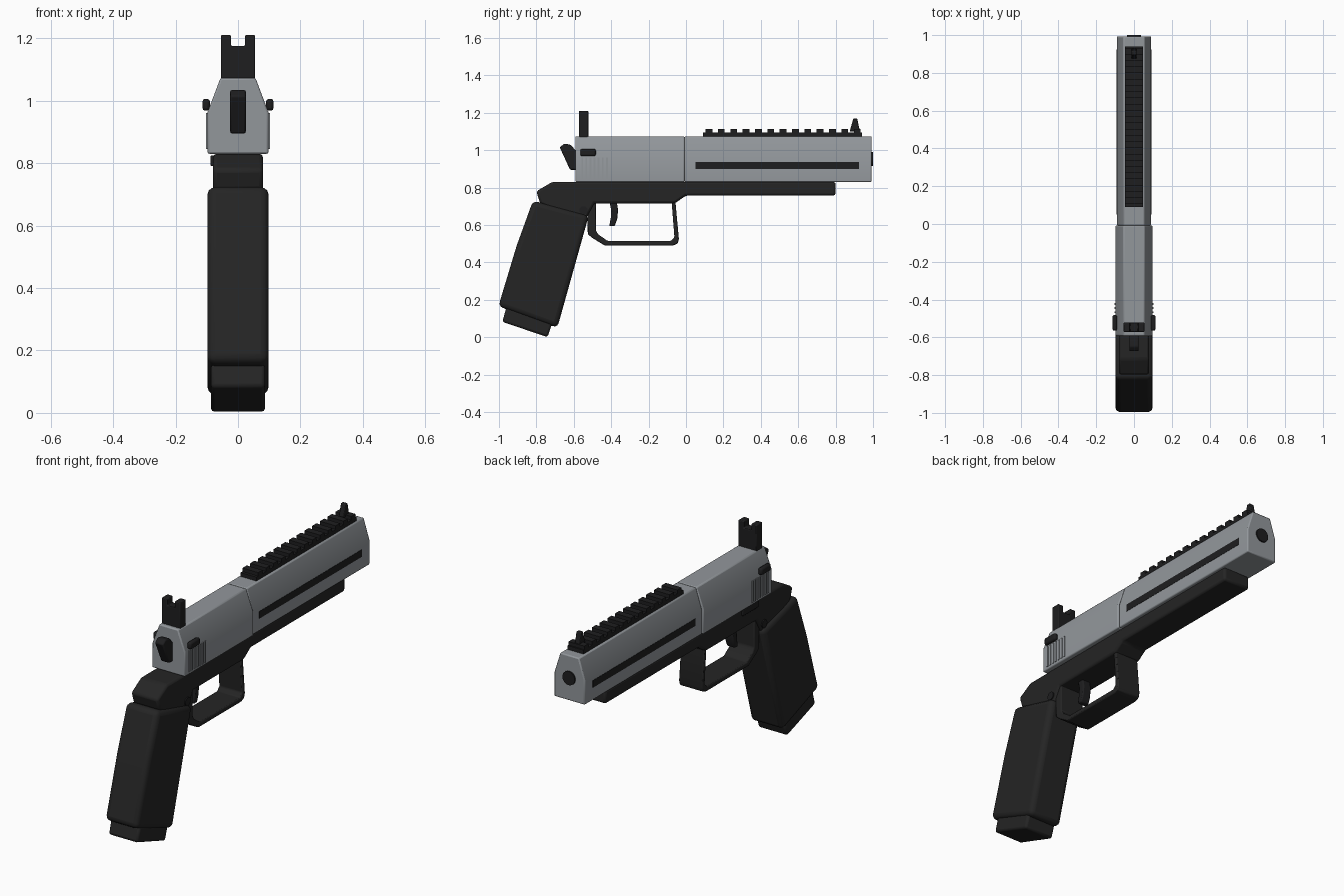
import bpy, bmesh, math

if "Cube" in bpy.data.objects:
    bpy.data.objects.remove(bpy.data.objects["Cube"])


def material(name, rgb):
    m = bpy.data.materials.new(name)
    m.diffuse_color = (*rgb, 1)
    m.use_nodes = True
    m.node_tree.nodes["Principled BSDF"].inputs["Base Color"].default_value = m.diffuse_color
    return m


STEEL = material("grey steel", (0.29, 0.31, 0.33))
POLYMER = material("black polymer", (0.018, 0.018, 0.018))
BLACK = material("black metal", (0.013, 0.013, 0.014))


def finish(name, bm, mat, bevel=0, segments=2):
    bmesh.ops.recalc_face_normals(bm, faces=bm.faces)
    me = bpy.data.meshes.new(name)
    bm.to_mesh(me)
    bm.free()
    me.materials.append(mat)
    ob = bpy.data.objects.new(name, me)
    bpy.context.collection.objects.link(ob)
    bpy.ops.object.select_all(action='DESELECT')
    bpy.context.view_layer.objects.active = ob
    ob.select_set(True)
    bpy.ops.object.shade_smooth_by_angle(angle=math.radians(30))
    if bevel:
        mod = ob.modifiers.new("Bevel", 'BEVEL')
        mod.width, mod.segments = bevel, segments
        mod.limit_method, mod.angle_limit = 'ANGLE', math.radians(25)
    return ob


def add_prism(bm, points, offset):
    # extrude a closed outline of 3D points
    face = bm.faces.new([bm.verts.new(p) for p in points])
    out = bmesh.ops.extrude_face_region(bm, geom=[face])
    verts = [v for v in out['geom'] if isinstance(v, bmesh.types.BMVert)]
    bmesh.ops.translate(bm, verts=verts, vec=offset)


def side_prism(name, yz, x0, x1, mat, bevel=0, segments=2):
    bm = bmesh.new()
    add_prism(bm, [(x0, y, z) for y, z in yz], (x1 - x0, 0, 0))
    return finish(name, bm, mat, bevel, segments)


def front_prism(name, xz, y0, y1, mat, bevel=0, segments=2):
    bm = bmesh.new()
    add_prism(bm, [(x, y0, z) for x, z in xz], (0, y1 - y0, 0))
    return finish(name, bm, mat, bevel, segments)


def add_box(bm, x0, x1, y0, y1, z0, z1):
    add_prism(bm, [(x0, y0, z0), (x1, y0, z0), (x1, y1, z0), (x0, y1, z0)],
              (0, 0, z1 - z0))


def boxes(name, dims, mat, bevel=0, segments=2):
    bm = bmesh.new()
    for d in dims:
        add_box(bm, *d)
    return finish(name, bm, mat, bevel, segments)


def both_sides(x0, x1, *rest):
    return [(x0, x1, *rest), (-x1, -x0, *rest)]


def slide_section(w):
    half = [(w, 0.83), (w, 0.962), (0.056, 1.073)]
    return half + [(-x, z) for x, z in reversed(half)]


# Slide: rear housing and slightly narrower barrel shroud
front_prism("rear_slide", slide_section(0.098), -0.592, -0.008, STEEL, 0.006)
front_prism("front_slide", slide_section(0.091), -0.008, 0.993, STEEL, 0.006)
boxes("side_stripes", both_sides(0.085, 0.0925, 0.05, 0.925, 0.898, 0.937), BLACK)

# Rear grip ridges
ridges = []
for i in range(7):
    y = -0.56 + i * 0.022
    ridges += both_sides(0.09, 0.102, y, y + 0.01, 0.845, 0.96)
boxes("slide_ridges", ridges, STEEL)

# Muzzle opening
bm = bmesh.new()
add_prism(bm, [(0.037 * math.cos(a), 0.98, 0.953 + 0.037 * math.sin(a))
               for a in (i * math.tau / 24 for i in range(24))], (0, 0.02, 0))
finish("muzzle", bm, BLACK)

# Top rail with teeth
rail = [(-0.047, 0.047, 0.09, 0.94, 1.065, 1.094)]
for i in range(13):
    y = 0.105 + i * 0.066
    rail.append((-0.047, 0.047, y, y + 0.036, 1.09, 1.113))
boxes("top_rail", rail, BLACK)

# Sights
side_prism("front_sight", [(0.875, 1.1), (0.93, 1.1), (0.915, 1.17), (0.895, 1.17)],
           -0.014, 0.014, BLACK, 0.004)
front_prism("rear_sight", [(-0.055, 1.06), (0.055, 1.06), (0.055, 1.21), (0.022, 1.21),
                           (0.022, 1.175), (-0.022, 1.175), (-0.022, 1.21), (-0.055, 1.21)],
            -0.572, -0.522, BLACK, 0.004)

# Hammer and safety levers
side_prism("hammer", [(-0.675, 1.015), (-0.65, 1.035), (-0.615, 1.028), (-0.58, 0.985),
                      (-0.58, 0.895), (-0.62, 0.895)], -0.025, 0.025, BLACK, 0.006)
boxes("safety_levers", both_sides(0.09, 0.114, -0.565, -0.482, 0.968, 1.006), BLACK, 0.009)

# Frame with rear tang and dust cover
side_prism("frame", [(-0.80, 0.78), (-0.715, 0.83), (0.80, 0.83), (0.80, 0.757),
                     (0.0, 0.757), (-0.06, 0.715), (-0.49, 0.715), (-0.53, 0.64),
                     (-0.62, 0.64), (-0.78, 0.715)], -0.08, 0.08, POLYMER, 0.012)

# Trigger guard
side_prism("trigger_guard", [(-0.53, 0.74), (-0.525, 0.55), (-0.5, 0.53), (-0.435, 0.49),
                             (-0.07, 0.49), (-0.045, 0.5), (-0.038, 0.525), (-0.058, 0.74),
                             (-0.078, 0.74), (-0.062, 0.535), (-0.08, 0.515),
                             (-0.42, 0.515), (-0.47, 0.55), (-0.482, 0.57), (-0.482, 0.74)],
           -0.07, 0.07, POLYMER, 0.005)

# Trigger
side_prism("trigger", [(-0.41, 0.73), (-0.372, 0.73), (-0.363, 0.68), (-0.368, 0.63),
                       (-0.382, 0.594), (-0.41, 0.594), (-0.402, 0.64), (-0.4, 0.68)],
           -0.025, 0.025, BLACK, 0.006)

# Grip and magazine base
side_prism("grip", [(-0.818, 0.73), (-0.52, 0.65), (-0.688, 0.05), (-1.003, 0.165),
                    (-0.905, 0.49)], -0.098, 0.098, POLYMER, 0.026, 3)
side_prism("magazine_base", [(-0.96, 0.16), (-0.982, 0.082), (-0.74, 0.0), (-0.715, 0.075)],
           -0.087, 0.087, POLYMER, 0.012)

# Frame pin through both sides, and a small catch on the left
bm = bmesh.new()
add_prism(bm, [(-0.086, -0.548 + 0.022 * math.cos(a), 0.678 + 0.022 * math.sin(a))
               for a in (i * math.tau / 16 for i in range(16))], (0.172, 0, 0))
finish("frame_pin", bm, BLACK)
boxes("slide_catch", [(-0.088, -0.07, -0.5, -0.36, 0.79, 0.825)], BLACK, 0.004)
